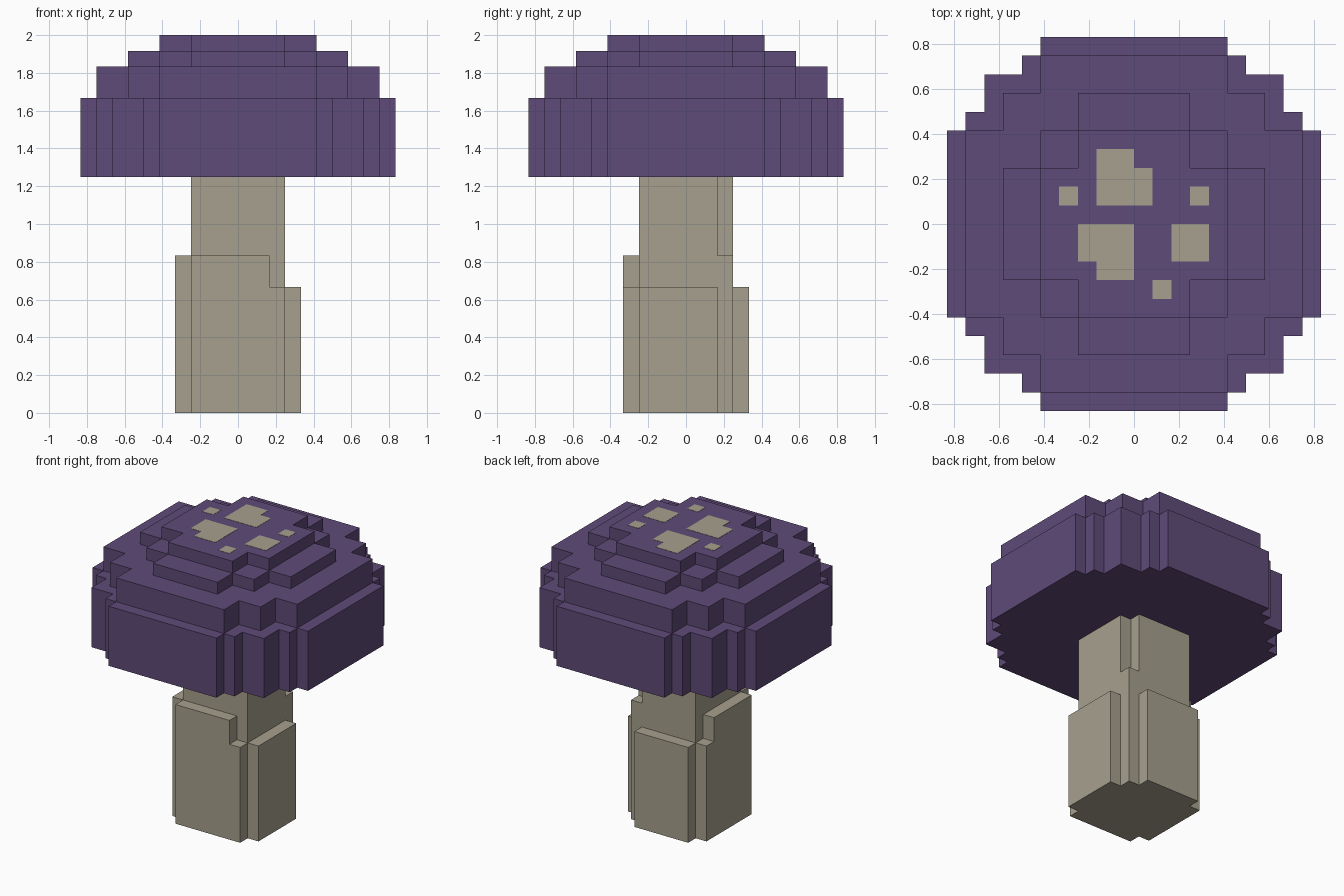
import bpy, bmesh
from mathutils import Vector

if "Cube" in bpy.data.objects:
    bpy.data.objects.remove(bpy.data.objects["Cube"])

U = 1 / 12  # size of one block


def material(name, rgb):
    m = bpy.data.materials.new(name)
    m.diffuse_color = (*rgb, 1)
    m.use_nodes = True
    m.node_tree.nodes["Principled BSDF"].inputs["Base Color"].default_value = m.diffuse_color
    return m


purple = material("cap_purple", (0.114, 0.069, 0.188))
beige = material("stem_beige", (0.381, 0.352, 0.266))


def prism(name, outline, lo, hi, mat, axis="z"):
    """Extrude a flat outline (in blocks) from lo to hi along an axis."""
    place = {"x": lambda a, b, c: (c, a, b),
             "y": lambda a, b, c: (a, c, b),
             "z": lambda a, b, c: (a, b, c)}[axis]
    bm = bmesh.new()
    low, high = [[bm.verts.new(Vector(place(a, b, c)) * U) for a, b in outline]
                 for c in (lo, hi)]
    bm.faces.new(low)
    bm.faces.new(high)
    n = len(outline)
    for i in range(n):
        j = (i + 1) % n
        bm.faces.new((low[i], low[j], high[j], high[i]))
    bmesh.ops.recalc_face_normals(bm, faces=bm.faces)
    mesh = bpy.data.meshes.new(name)
    bm.to_mesh(mesh)
    bm.free()
    mesh.materials.append(mat)
    obj = bpy.data.objects.new(name, mesh)
    bpy.context.collection.objects.link(obj)
    return obj


def rect(x0, x1, y0, y1):
    return [(x0, y0), (x1, y0), (x1, y1), (x0, y1)]


def stepped_round(corners):
    """Turn the outer corners of one quadrant into a full stepped outline."""
    quarter = [corners[0]]
    for (x0, y0), (x1, y1) in zip(corners, corners[1:]):
        quarter += [(x1, y0), (x1, y1)]
    outline = []
    for _ in range(4):
        outline += quarter
        quarter = [(-y, x) for x, y in quarter]
    return outline


# Cap: four stacked stepped layers
layers = [
    ("cap_rim", 15, 20, [(10, 5), (9, 6), (8, 8), (6, 9), (5, 10)]),
    ("cap_shoulder", 20, 22, [(9, 5), (7, 7), (5, 9)]),
    ("cap_crown", 22, 23, [(7, 3), (5, 5), (3, 7)]),
    ("cap_top", 23, 24, [(5, 3), (3, 5)]),
]
for name, lo, hi, corners in layers:
    prism(name, stepped_round(corners), lo, hi, purple)

# Spots: thin plates on the cap top
spots = [
    [(-2, 1), (1, 1), (1, 3), (0, 3), (0, 4), (-2, 4)],
    [(-3, 0), (-3, -2), (-2, -2), (-2, -3), (0, -3), (0, 0)],
    rect(2, 4, -2, 0),
    rect(-4, -3, 1, 2),
    rect(3, 4, 1, 2),
    rect(1, 2, -4, -3),
]
for i, outline in enumerate(spots):
    prism(f"spot_{i + 1}", outline, 23.98, 24.02, beige)

# Stem core: square below, one notched corner above
prism("stem_lower", rect(-3, 3, -3, 3), 0, 10, beige)
prism("stem_upper", [(-3, -3), (3, -3), (3, 2), (2, 2), (2, 3), (-3, 3)],
      10, 15, beige)

# Bark slabs around the stem, two of them with a step in the top edge
step = [(-3, 0), (3, 0), (3, 8), (2, 8), (2, 10), (-3, 10)]
low = rect(-3, 2, 0, 8)
prism("front_slab", step, -4, -3, beige, "y")
prism("left_slab", step, -4, -3, beige, "x")
prism("right_slab", low, 3, 4, beige, "x")
prism("back_slab", low, 3, 4, beige, "y")
